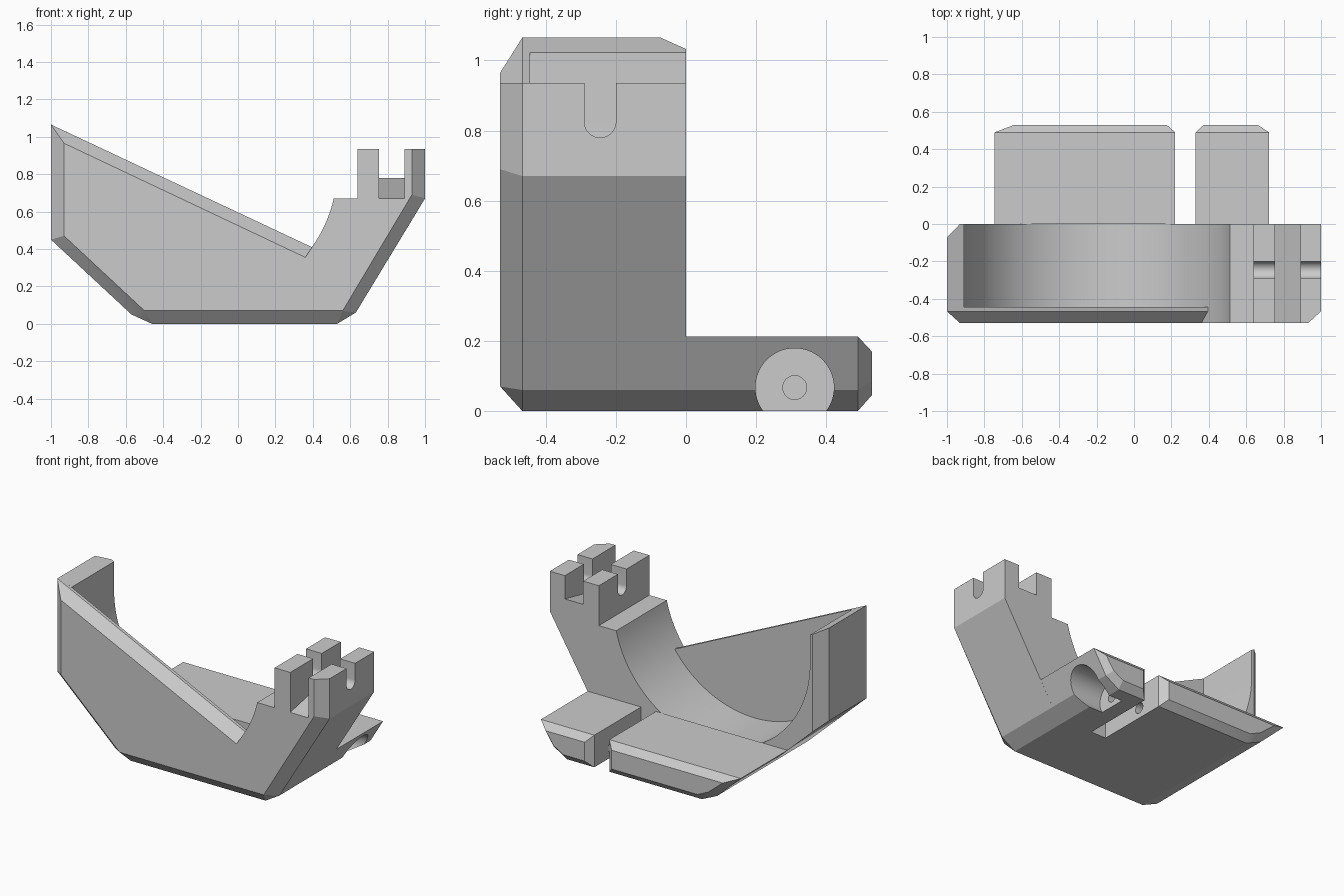
import bpy, bmesh, math

cube = bpy.data.objects.get("Cube")
if cube:
    bpy.data.objects.remove(cube, do_unlink=True)

grey = bpy.data.materials.new("plain grey")
grey.use_nodes = True
grey.diffuse_color = (0.6, 0.6, 0.6, 1)
grey.node_tree.nodes["Principled BSDF"].inputs["Base Color"].default_value = (0.6, 0.6, 0.6, 1)


def loft(name, loops):
    """Closed solid through matching point loops, capped at both ends."""
    bm = bmesh.new()
    rings = [[bm.verts.new(p) for p in loop] for loop in loops]
    n = len(rings[0])
    for a, b in zip(rings, rings[1:]):
        for i in range(n):
            j = (i + 1) % n
            bm.faces.new((a[i], a[j], b[j], b[i]))
    bm.faces.new(rings[0])
    bm.faces.new(rings[-1][::-1])
    bmesh.ops.remove_doubles(bm, verts=bm.verts, dist=0.0005)
    bmesh.ops.recalc_face_normals(bm, faces=bm.faces)
    mesh = bpy.data.meshes.new(name)
    bm.to_mesh(mesh)
    bm.free()
    mesh.materials.append(grey)
    obj = bpy.data.objects.new(name, mesh)
    bpy.context.collection.objects.link(obj)
    return obj


def at_y(points, y):
    return [(x, y, z) for x, z in points]


def along_x(points, x0, x1):
    return [[(x, y, z) for y, z in points] for x in (x0, x1)]


def arc(cx, cz, r, start, end, steps):
    angles = [math.radians(start + (end - start) * i / steps) for i in range(steps + 1)]
    return [(cx + r * math.cos(a), cz + r * math.sin(a)) for a in angles]


def cut(obj, cutters):
    for cutter in cutters:
        mod = obj.modifiers.new("cut", 'BOOLEAN')
        mod.operation = 'DIFFERENCE'
        mod.solver = 'EXACT'
        mod.object = cutter
        cutter.hide_render = True
        cutter.hide_viewport = True
        cutter.display_type = 'WIRE'


FRONT, EDGE, INNER, BACK, TAB_EDGE, TAB_END = -0.53, -0.467, -0.445, 0.0, 0.49, 0.53
BORE = (-0.19, 0.83, 0.72)

# Side outline shared by front plate and cradle
outer = [(-1, 1.065), (-1, 0.45), (-0.57, 0.05), (-0.46, 0), (0.53, 0), (0.63, 0.06),
         (1, 0.67), (1, 0.935), (0.64, 0.935), (0.64, 0.67)]
inset = [(-0.93, 0.965), (-0.93, 0.47), (-0.5, 0.07), (-0.5, 0.07), (0.56, 0.07), (0.56, 0.07),
         (0.93, 0.69), (0.93, 0.935), (0.64, 0.935), (0.64, 0.67)]

# Front plate with bevelled rim and sloping top
lip = arc(*BORE, -12.8, -35.7, 10)
plate = loft("front_plate", [
    at_y(inset + lip[:-1] + [(0.36, 0.355)], FRONT),
    at_y(outer + lip, EDGE),
    at_y(outer + lip, INNER)])

# Cradle behind the plate with a U-shaped bore
cradle_outline = outer + arc(*BORE, -12.8, -180, 64) + [(-0.91, 1.023)]
cradle = loft("cradle", [at_y(cradle_outline, INNER), at_y(cradle_outline, BACK)])

# Notch with sloping floor and round-bottomed cross slot make four prongs
notch = loft("notch_cutter", along_x(
    [(-0.6, 0.655), (0.07, 0.795), (0.07, 1.2), (-0.6, 1.2)], 0.755, 0.89))
slot = loft("slot_cutter", along_x(
    arc(-0.245, 0.825, 0.045, 180, 360, 20) + [(-0.2, 1.2), (-0.29, 1.2)], 0.6, 1.1))

# Bevel on the rear edge of the tall wall
wedge = [(-1.1, -0.177), (-0.835, 0.1), (-1.1, 0.1)]
bevel = loft("wall_bevel_cutter", [[(x, y, z) for x, y in wedge] for z in (0.25, 1.2)])
cut(plate, [notch])
cut(cradle, [notch, slot, bevel])

# Rear tabs with bevelled ends
tab_shapes = {
    "wide_tab": ([(-0.745, 0.213), (-0.57, 0.05), (-0.46, 0), (0.22, 0), (0.22, 0.213)],
                 [(-0.64, 0.17), (-0.535, 0.082), (-0.455, 0.045), (0.175, 0.045), (0.175, 0.17)]),
    "narrow_tab": ([(0.33, 0), (0.53, 0), (0.63, 0.06), (0.722, 0.213), (0.33, 0.213)],
                   [(0.373, 0.045), (0.53, 0.045), (0.6, 0.085), (0.66, 0.17), (0.373, 0.17)]),
}
tabs = {name: loft(name, [at_y(big, BACK), at_y(big, TAB_EDGE), at_y(small, TAB_END)])
        for name, (big, small) in tab_shapes.items()}

# Screw pocket and pin hole
pocket = loft("pocket_cutter", along_x(arc(0.31, 0.067, 0.112, 0, 354.375, 63), 0.43, 0.9))
pin = loft("pin_hole_cutter", along_x(arc(0.31, 0.067, 0.034, 0, 348.75, 31), 0.0, 0.9))
cut(tabs["narrow_tab"], [pocket, pin])
cut(tabs["wide_tab"], [pin])

# Apply the cuts, then remove the helpers
parts = [plate, cradle, *tabs.values()]
bpy.context.view_layer.update()
for obj in parts:
    graph = bpy.context.evaluated_depsgraph_get()
    mesh = bpy.data.meshes.new_from_object(obj.evaluated_get(graph))
    obj.modifiers.clear()
    obj.data = mesh
for helper in (notch, slot, bevel, pocket, pin):
    bpy.data.objects.remove(helper, do_unlink=True)

bpy.ops.object.select_all(action='DESELECT')
for obj in parts:
    obj.select_set(True)
bpy.context.view_layer.objects.active = plate
bpy.ops.object.shade_smooth_by_angle(angle=math.radians(20))
